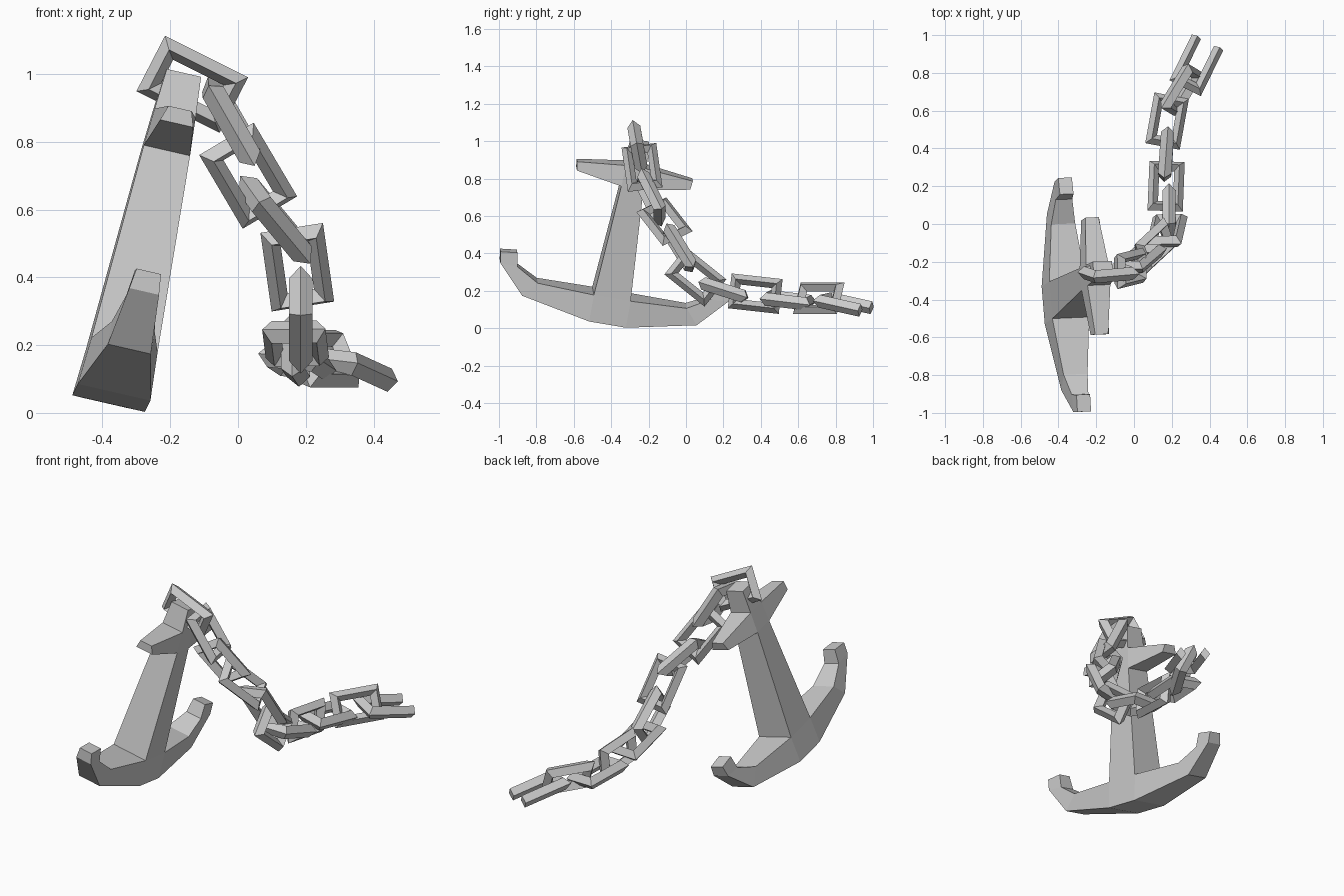
import bpy, bmesh
from mathutils import Matrix, Vector

if "Cube" in bpy.data.objects:
    bpy.data.objects.remove(bpy.data.objects["Cube"])


def frame(centre, long, wide):
    """Matrix with local x along 'long', y along 'wide' (squared up), z the normal."""
    a = Vector(long).normalized()
    b = Vector(wide)
    b = (b - a * b.dot(a)).normalized()
    m = Matrix((a, b, a.cross(b))).transposed().to_4x4()
    m.translation = Vector(centre)
    return m


def make_object(name, verts, faces, matrix):
    bm = bmesh.new()
    vs = [bm.verts.new(matrix @ Vector(v)) for v in verts]
    for f in faces:
        bm.faces.new([vs[i] for i in f])
    bmesh.ops.recalc_face_normals(bm, faces=bm.faces[:])
    mesh = bpy.data.meshes.new(name)
    bm.to_mesh(mesh)
    bm.free()
    obj = bpy.data.objects.new(name, mesh)
    bpy.context.collection.objects.link(obj)
    return obj


# Anchor: half profile (sideways, up, half thickness), mirrored both ways
half = [
    (.10, .02, .11), (.475, .088, .065), (.62, .24, .045), (.63, .30, .037),
    (.54, .31, .037), (.525, .235, .045), (.405, .17, .065), (.10, .165, .10),
    (.06, .77, .07), (.308, .81, .05), (.315, .855, .035), (.055, .885, .062),
    (.05, 1.01, .052)]
n = len(half)
# Vertex order: right half then left half, front layer then back layer
outline = half + [(-u, v, t) for u, v, t in half]
verts = [(u, v, s * t) for s in (1, -1) for u, v, t in outline]
side = [(0, 1, 6, 7), (1, 2, 5, 6), (2, 3, 4, 5), (8, 9, 10, 11)]
patches = side + [tuple(i + n for i in f) for f in side]
patches += [(a, b, b + n, a + n) for a, b in ((0, 7), (7, 8), (8, 11), (11, 12))]
faces = [tuple(i + k * 2 * n for i in f) for f in patches for k in (0, 1)]
rim = list(range(n)) + list(range(2 * n - 1, n - 1, -1))
faces += [(a, b, b + 2 * n, a + 2 * n) for a, b in zip(rim, rim[1:] + rim[:1])]
make_object("anchor", verts, faces,
            frame((-.378, -.428, .025), (-.081, .983, -.166), (.215, .146, .966)))


# Chain link: rectangular ring with a diamond section, optionally cut open
def link(name, centre, long, wide, open_end=False):
    L, W, r, d = .1375, .0935, .027, .035
    x, y = L - r, W - r
    corners = [(x, y), (-x, y), (-x, -y), (x, -y)]
    section = [(r, 0), (0, d), (-r, 0), (0, -d)]
    verts = []
    for cx, cy in corners:
        sx, sy = (1 if cx > 0 else -1), (1 if cy > 0 else -1)
        for o, z in section:
            px = L if open_end and sx > 0 else cx + sx * o
            verts.append((px, cy + sy * o, z))
    faces = []
    for k in range(3 if open_end else 4):
        for j in range(4):
            a, b = k * 4, (k + 1) % 4 * 4
            faces.append((a + j, a + (j + 1) % 4, b + (j + 1) % 4, b + j))
    if open_end:
        faces += [(0, 1, 2, 3), (12, 13, 14, 15)]
    make_object(name, verts, faces, frame(centre, long, wide))


# Chain hanging from the anchor head: centre, long axis, wide axis
chain = [
    ((-.135, -.26, .97), (.23, .02, -.115), (.08, -.03, .165)),
    ((-.02, -.235, .86), (.12, .03, -.21), (.0, .18, .02)),
    ((.03, -.185, .70), (.13, .11, -.22), (.155, .0, .095)),
    ((.11, -.115, .57), (.15, .14, -.18), (-.05, .14, .07)),
    ((.175, -.035, .43), (.03, .13, -.21), (.185, .01, .02)),
    ((.185, .05, .275), (.0, .20, -.16), (.0, .12, .15)),
    ((.17, .20, .205), (.01, .25, -.08), (.20, .0, .0)),
    ((.17, .37, .185), (.02, .27, -.03), (.0, .02, .18)),
    ((.175, .545, .15), (.045, .25, -.03), (.19, -.03, -.02)),
    ((.25, .71, .16), (.14, .23, .0), (-.07, .03, .16)),
    ((.33, .84, .13), (.11, .225, -.05), (.165, -.08, -.02))]
for i, (c, a, b) in enumerate(chain):
    link(f"chain_link_{i + 1}", c, a, b, open_end=(i == len(chain) - 1))
